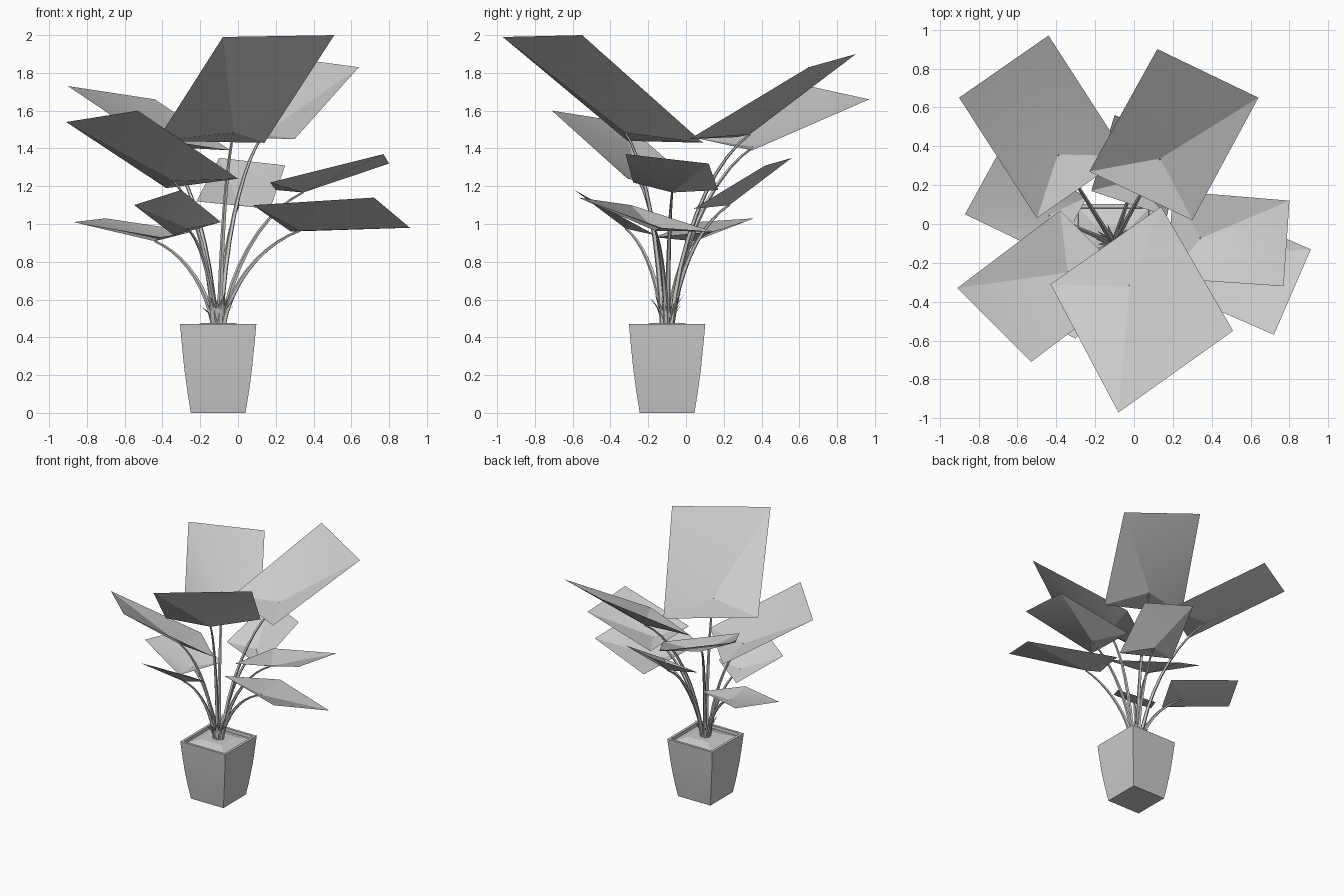
import bpy, bmesh, math, random
from mathutils import Vector

cube = bpy.data.objects.get("Cube")
if cube:
    bpy.data.objects.remove(cube, do_unlink=True)

random.seed(4)
PX, PY = -0.105, -0.10          # pot axis

grey = bpy.data.materials.new("plain grey")
grey.use_nodes = True
COLOUR = (0.6, 0.6, 0.6, 1)
grey.diffuse_color = COLOUR
grey.node_tree.nodes["Principled BSDF"].inputs["Base Color"].default_value = COLOUR


def finish(bm, name, smooth=None):
    mesh = bpy.data.meshes.new(name)
    bm.to_mesh(mesh)
    bm.free()
    obj = bpy.data.objects.new(name, mesh)
    bpy.context.collection.objects.link(obj)
    mesh.materials.append(grey)
    if smooth:
        bpy.ops.object.select_all(action='DESELECT')
        obj.select_set(True)
        bpy.context.view_layer.objects.active = obj
        bpy.ops.object.shade_smooth_by_angle(angle=math.radians(smooth))
    return obj


def skin_rings(bm, rings):
    """Join a list of equal vertex rings with quads."""
    for a, b in zip(rings, rings[1:]):
        n = len(a)
        for i in range(n):
            j = (i + 1) % n
            bm.faces.new((a[i], a[j], b[j], b[i]))


# Square pot: outer wall, rim, inner wall
def square_ring(bm, h, z):
    return [bm.verts.new((PX + sx * h, PY + sy * h, z))
            for sx, sy in ((-1, -1), (1, -1), (1, 1), (-1, 1))]


bm = bmesh.new()
profile = [(0.145, 0), (0.164, 0.12), (0.180, 0.24), (0.192, 0.36),
           (0.202, 0.47), (0.182, 0.47), (0.180, 0.44)]
rings = [square_ring(bm, h, z) for h, z in profile]
skin_rings(bm, rings)
bm.faces.new(rings[0][::-1])
finish(bm, "pot", 30)

# Soil, slightly mounded in the middle
bm = bmesh.new()
rings = [square_ring(bm, 0.181, 0.445), square_ring(bm, 0.09, 0.475)]
skin_rings(bm, rings)
bm.faces.new(rings[1])
finish(bm, "soil")


# Leaf cards: two base corners, then two tip corners, folded at the stem joint
LEAVES = {
    "front_top": ((-0.43, -0.31, 1.44), (0.14, 0.09, 1.43), (0.51, -0.55, 2.0), (-0.08, -0.97, 1.99)),
    "back_top": ((0.30, 0.02, 1.45), (-0.23, 0.27, 1.46), (0.12, 0.90, 1.90), (0.64, 0.65, 1.83)),
    "back_right": ((-0.04, 0.35, 1.39), (-0.50, 0.03, 1.46), (-0.90, 0.65, 1.73), (-0.44, 0.97, 1.66)),
    "front_right": ((-0.38, 0.07, 1.19), (0.0, -0.31, 1.24), (-0.53, -0.71, 1.60), (-0.91, -0.33, 1.54)),
    "front_left_low": ((0.08, -0.29, 1.10), (0.28, 0.14, 0.96), (0.91, -0.13, 0.98), (0.72, -0.57, 1.14)),
    "left": ((0.17, -0.28, 1.22), (0.20, 0.17, 1.18), (0.80, 0.12, 1.32), (0.77, -0.32, 1.37)),
    "front_low": ((-0.34, -0.16, 0.94), (-0.09, -0.29, 1.01), (-0.30, -0.59, 1.18), (-0.55, -0.46, 1.10)),
    "right_low": ((-0.24, 0.14, 0.96), (-0.41, -0.17, 0.93), (-0.87, 0.05, 1.01), (-0.70, 0.36, 1.03)),
    "back_middle": ((0.17, 0.04, 1.08), (-0.22, 0.17, 1.12), (-0.10, 0.56, 1.35), (0.25, 0.42, 1.31)),
}


def add_leaf(name, corners):
    a, b, c, d = (Vector(p) for p in corners)
    base, tip = (a + b) / 2, (c + d) / 2
    normal = (b - a).cross(tip - base).normalized()
    if normal.z < 0:
        normal = -normal
    joint = base + 0.24 * (tip - base) - 0.155 * (b - a).length * normal
    bm = bmesh.new()
    va, vb, vc, vd, vj = (bm.verts.new(p) for p in (a, b, c, d, joint))
    for p, q in ((va, vb), (vb, vc), (vc, vd), (vd, va)):
        face = bm.faces.new((p, q, vj))
        face.normal_update()
        if face.normal.z < 0:
            face.normal_flip()
    finish(bm, name + "_leaf", 20)
    return joint


# Stems: tapered tubes from the soil up to each leaf joint
def add_stem(name, joint):
    out = Vector((joint.x - PX, joint.y - PY, 0))
    start = Vector((PX, PY, 0.46)) + out.normalized() * 0.025
    rise = Vector((0, 0, joint.z - 0.46))
    flat = joint - start - rise
    p1 = start + 0.12 * flat + 0.5 * rise
    p2 = joint - 0.45 * flat - 0.13 * rise
    bm = bmesh.new()
    rings, steps = [], 9
    for i in range(steps + 1):
        t = i / steps
        u = 1 - t
        pos = u**3 * start + 3 * u*u*t * p1 + 3 * u*t*t * p2 + t**3 * joint
        tan = u*u * (p1 - start) + 2 * u*t * (p2 - p1) + t*t * (joint - p2)
        side = tan.cross(Vector((-out.y, out.x, 0))).normalized()
        up = tan.cross(side).normalized()
        r = 0.016 * u + 0.006 * t
        rings.append([bm.verts.new(pos + r * (math.cos(k * math.tau / 5) * side
                                              + math.sin(k * math.tau / 5) * up))
                      for k in range(5)])
    skin_rings(bm, rings)
    bmesh.ops.recalc_face_normals(bm, faces=bm.faces)
    finish(bm, name + "_stem", 60)


for name, corners in LEAVES.items():
    add_stem(name, add_leaf(name, corners))

# Tuft of short pointed sheaths round the foot of the stems
bm = bmesh.new()
for i in range(18):
    ang = i * math.tau / 18 + random.uniform(-0.15, 0.15)
    out = Vector((math.cos(ang), math.sin(ang), 0))
    side = Vector((-out.y, out.x, 0))
    height = random.uniform(0.10, 0.19)
    reach = random.uniform(0.05, 0.085)
    foot = Vector((PX, PY, 0.465)) + out * 0.025
    rows = []
    for t, w in ((0, 0.012), (0.6, 0.009)):
        mid = foot + out * reach * t * t + Vector((0, 0, height * t))
        rows.append([bm.verts.new(mid - side * w), bm.verts.new(mid + side * w)])
    point = bm.verts.new(foot + out * reach + Vector((0, 0, height)))
    bm.faces.new((rows[0][0], rows[0][1], rows[1][1], rows[1][0]))
    bm.faces.new((rows[1][0], rows[1][1], point))
finish(bm, "sheath_tuft")
